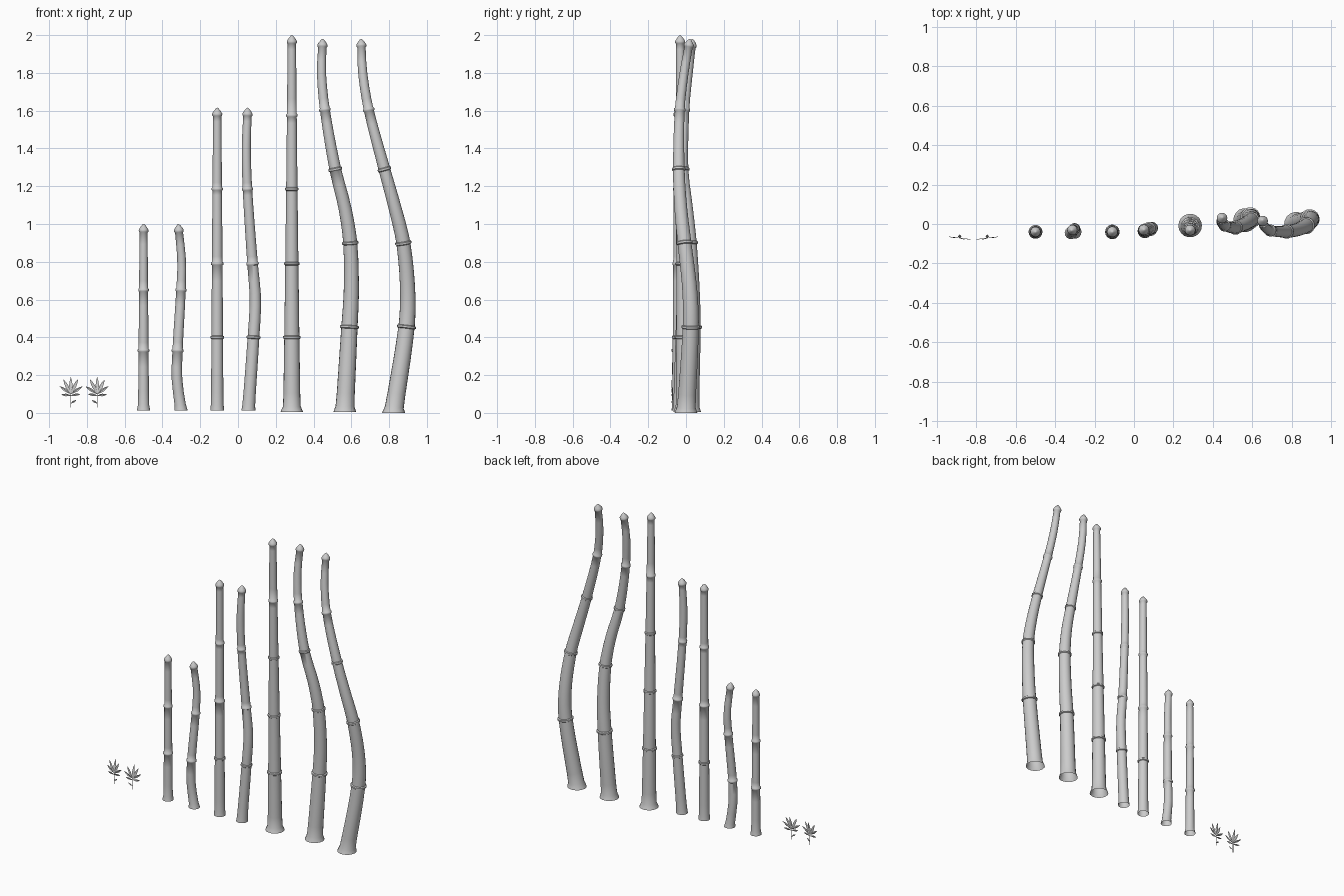
import bpy, bmesh
from math import sin, cos, pi, radians
from mathutils import Vector, Matrix

if "Cube" in bpy.data.objects:
    bpy.data.objects.remove(bpy.data.objects["Cube"])

SIDES = 18


def finish(bm, name, smooth_angle):
    me = bpy.data.meshes.new(name)
    bmesh.ops.recalc_face_normals(bm, faces=bm.faces)
    bm.to_mesh(me)
    bm.free()
    ob = bpy.data.objects.new(name, me)
    bpy.context.collection.objects.link(ob)
    bpy.context.view_layer.objects.active = ob
    ob.select_set(True)
    bpy.ops.object.shade_smooth_by_angle(angle=radians(smooth_angle))
    ob.select_set(False)


def path_at(pts, z):
    # smooth curve through (x, y, z, r) points, parametrised by height
    n = len(pts)
    i = 0
    while i < n - 2 and z > pts[i + 1][2]:
        i += 1
    a, b = pts[i], pts[i + 1]

    def slope(k, c):
        lo, hi = pts[max(k - 1, 0)], pts[min(k + 1, n - 1)]
        return (hi[c] - lo[c]) / (hi[2] - lo[2])
    h = b[2] - a[2]
    t = (z - a[2]) / h
    out = []
    for c in (0, 1, 3):
        out.append((2*t**3 - 3*t**2 + 1) * a[c] + (t**3 - 2*t**2 + t) * h * slope(i, c)
                   + (3*t**2 - 2*t**3) * b[c] + (t**3 - t**2) * h * slope(i + 1, c))
    return Vector((out[0], out[1], z)), out[2]


def stalk(name, pts, nodes, flare):
    z0, z1 = pts[0][2], pts[-1][2]
    # (height, radius factor) rings: flared foot, plain stem, raised nodes
    rings = [(z0, flare), (z0 + 0.008, 1 + (flare - 1) * 0.8), (z0 + 0.03, 1.03)]
    for zn in nodes:
        rings += [(zn - 0.009, 1), (zn - 0.005, 1.17), (zn + 0.005, 1.17), (zn + 0.009, 1)]
    z = z0 + 0.1
    while z < z1 - 0.03:
        if all(abs(z - zn) > 0.03 for zn in nodes):
            rings.append((z, 1))
        z += 0.065
    rings.sort()
    rings += [(z1 - 0.01, 1)]
    bm = bmesh.new()
    loops = []

    def add(centre, r, axis):
        q = Vector((0, 0, 1)).rotation_difference(axis)
        loops.append([bm.verts.new(centre + q @ Vector((r * cos(2*pi*k/SIDES), r * sin(2*pi*k/SIDES), 0)))
                      for k in range(SIDES)])
    for z, f in rings:
        c, r = path_at(pts, z)
        axis = path_at(pts, z + 0.004)[0] - path_at(pts, z - 0.004)[0]
        if z < z0 + 0.02:
            axis = Vector((0, 0, 1))
        add(c, r * f, axis.normalized())
    # pointed cap
    top, r = path_at(pts, z1)
    axis = (top - path_at(pts, z1 - 0.01)[0]).normalized()
    for d, f in ((-0.006, 1.2), (0.004, 1.22), (0.014, 0.95), (0.026, 0.55), (0.033, 0.25)):
        add(top + axis * d, r * f, axis)
    for a, b in zip(loops, loops[1:]):
        for k in range(SIDES):
            j = (k + 1) % SIDES
            bm.faces.new((a[k], a[j], b[j], b[k]))
    tip = bm.verts.new(top + axis * 0.036)
    for k in range(SIDES):
        bm.faces.new((loops[-1][k], loops[-1][(k + 1) % SIDES], tip))
    finish(bm, name, 50)


def sprig(name, x, side):
    bm = bmesh.new()
    # thin stem
    bmesh.ops.create_cone(bm, segments=6, radius1=0.002, radius2=0.002, depth=0.075, cap_ends=True,
                          matrix=Matrix.Translation((0, 0, 0.0655)))
    # fan of creased leaves: angle, length, half width, backward lean, start height
    leaves = [(0, 0.09, 0.009, 0.018, 0.1), (-27, 0.087, 0.009, 0.006, 0.1), (26, 0.088, 0.009, -0.004, 0.1),
              (-55, 0.072, 0.008, 0.008, 0.1), (57, 0.074, 0.008, -0.006, 0.1),
              (-84, 0.052, 0.007, 0.006, 0.092), (82, 0.05, 0.007, -0.005, 0.092),
              (58, 0.034, 0.005, -0.006, 0.05)]
    for ang, ln, w, lean, zs in leaves:
        a = radians(ang)
        d = Vector((sin(a), 0, cos(a)))
        s = Vector((cos(a), 0, -sin(a)))
        rows = []
        for t, f in ((0, 0.1), (0.2, 0.55), (0.5, 1), (0.75, 0.7), (1, 0.04)):
            c = Vector((0, lean * t, zs)) + d * ln * t
            rows.append([bm.verts.new(c + s * w * f * k + Vector((0, -0.003 * f * abs(k), 0)))
                         for k in (-1, 0, 1)])
        for p, q in zip(rows, rows[1:]):
            for k in (0, 1):
                bm.faces.new((p[k], p[k + 1], q[k + 1], q[k]))
    for v in bm.verts:
        v.co = Vector((x + side * v.co.x, v.co.y - 0.071, v.co.z))
    finish(bm, name, 40)


# short, medium and tall stalks, straight and bent
stalk("short_straight_stalk", [(-.5, -.04, .013, .029), (-.5, -.04, .5, .025), (-.5, -.04, .965, .021)],
      (.33, .65), 1.22)
stalk("short_bent_stalk",
      [(-.302, -.04, .013, .029), (-.323, -.045, .18, .028), (-.32, -.045, .33, .027),
       (-.302, -.025, .65, .025), (-.298, -.02, .8, .023), (-.313, -.03, .965, .021)], (.33, .65), 1.22)
stalk("medium_straight_stalk", [(-.11, -.04, .013, .033), (-.11, -.04, .8, .028), (-.11, -.04, 1.58, .022)],
      (.4, .79, 1.185), 1.12)
stalk("medium_bent_stalk",
      [(.055, -.035, .013, .033), (.082, -.025, .4, .031), (.092, -.02, .6, .03), (.077, -.022, .79, .028),
       (.05, -.034, 1.185, .025), (.044, -.036, 1.4, .024), (.05, -.03, 1.58, .022)], (.4, .79, 1.185), 1.12)
stalk("tall_straight_stalk", [(.285, -.008, .004, .046), (.285, -.012, .4, .04), (.285, -.022, 1.185, .03),
                              (.285, -.031, 1.964, .022)], (.4, .79, 1.185, 1.575), 1.3)
stalk("tall_bent_stalk",
      [(.565, .02, .004, .049), (.59, .035, .455, .043), (.6, .033, .65, .04), (.594, .02, .9, .037),
       (.565, .002, 1.09, .034), (.515, -.018, 1.29, .031), (.46, -.008, 1.605, .026),
       (.442, .012, 1.8, .024), (.447, .03, 1.945, .022)], (.455, .9, 1.29, 1.605), 1.24)
stalk("tall_leaning_stalk",
      [(.823, 0, 0, .049), (.892, .025, .455, .043), (.898, .02, .65, .04), (.875, -.008, .9, .037),
       (.83, -.028, 1.09, .034), (.775, -.038, 1.29, .031), (.692, -.033, 1.605, .026),
       (.66, -.01, 1.8, .024), (.653, .015, 1.945, .022)], (.455, .9, 1.29, 1.605), 1.24)

sprig("left_leaf_sprig", -.885, 1)
sprig("right_leaf_sprig", -.745, -1)
